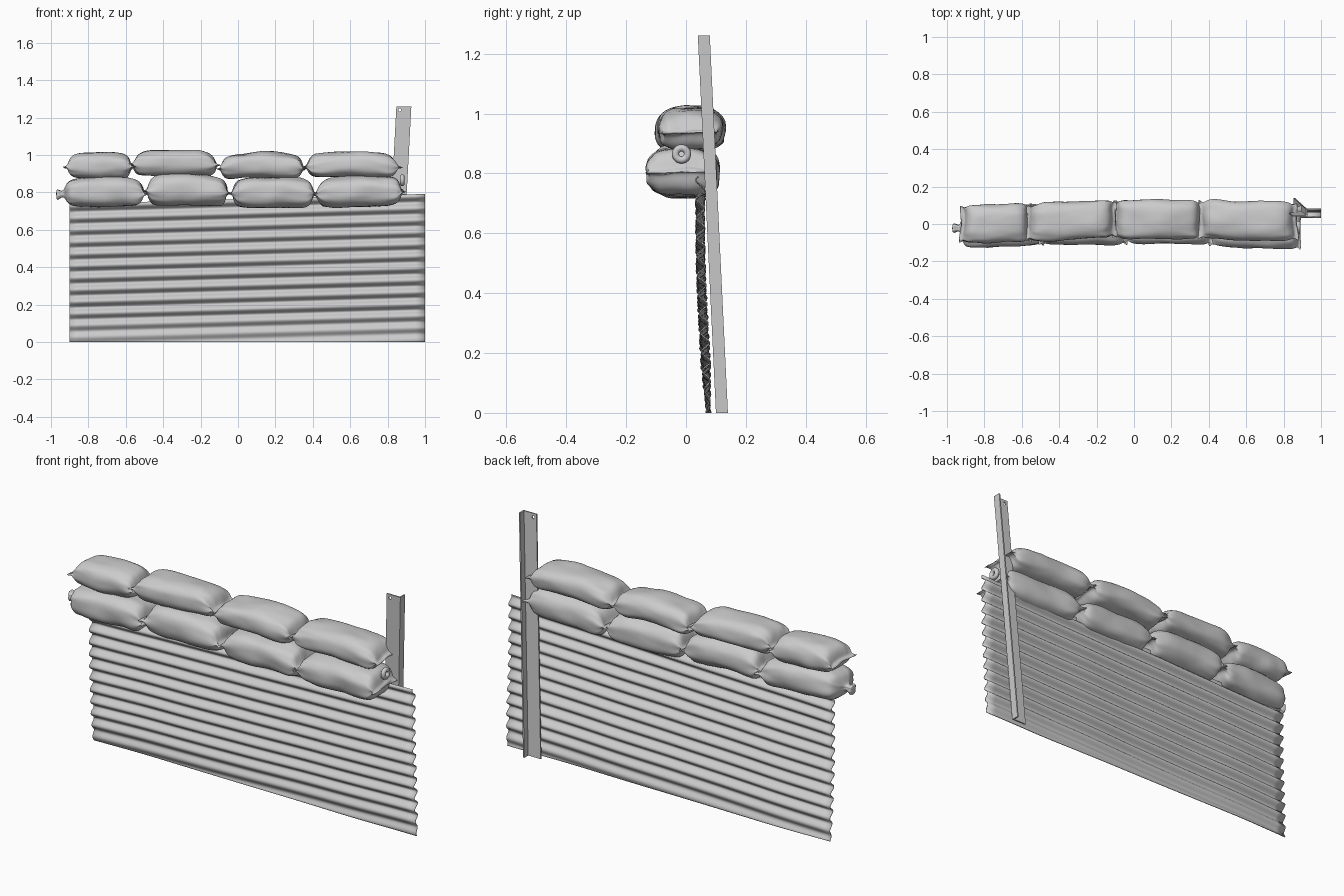
import bpy, math
from mathutils import Vector, Matrix, noise

if "Cube" in bpy.data.objects:
    bpy.data.objects.remove(bpy.data.objects["Cube"])


def make_object(name, verts, faces, smooth=True):
    mesh = bpy.data.meshes.new(name)
    mesh.from_pydata(verts, [], faces)
    mesh.update()
    if smooth:
        mesh.polygons.foreach_set("use_smooth", [True] * len(mesh.polygons))
    obj = bpy.data.objects.new(name, mesh)
    bpy.context.collection.objects.link(obj)
    return obj


# Corrugated sheet: waves run along x, slightly tilted, cut level at the ground
def corrugated_sheet():
    nx, nz, verts = 36, 120, []
    for j in range(nz + 1):
        for i in range(nx + 1):
            x = -0.9 + 1.9 * i / nx
            top = 0.737 + 0.028 * (x + 0.9)
            z = top * j / nz
            wave = 0.014 * min(1, 0.35 + z * 4) * math.sin((z - 0.028 * x) * math.tau / 0.064)
            lean = 0.047 + 0.028 * (1 - z / top) ** 2
            dent = 0.006 * noise.noise(Vector((x * 2.5, 3.1, z * 3)))
            verts.append((x, lean + wave + dent, z))
    w = nx + 1
    faces = [(j * w + i, j * w + i + 1, (j + 1) * w + i + 1, (j + 1) * w + i)
             for j in range(nz) for i in range(nx)]
    sheet = make_object("corrugated_sheet", verts, faces)
    solid = sheet.modifiers.new("thickness", 'SOLIDIFY')
    solid.thickness = 0.004
    solid.offset = 0


# Angle-iron post, leaning right and forward, with a hole near the top
def post():
    x0, x1, y0, y1, t = 0.78, 0.86, 0.10, 0.14, 0.007
    outline = [(x0, y0), (x1, y0), (x1, y1), (x1 - t, y1), (x1 - t, y0 + t), (x0, y0 + t)]
    n = len(outline)
    verts = [(x, y, z) for z in (0, 1.26) for x, y in outline]
    faces = [tuple(range(n))[::-1], tuple(range(n, 2 * n))]
    faces += [(i, (i + 1) % n, n + (i + 1) % n, n + i) for i in range(n)]
    shear = Matrix(((1, 0, 0.053, 0), (0, 1, -0.048, 0), (0, 0, 1, 0), (0, 0, 0, 1)))
    obj = make_object("angle_post", verts, faces, False)
    obj.data.transform(shear)
    bpy.ops.mesh.primitive_cylinder_add(vertices=16, radius=0.008, depth=0.06,
                                        location=(0.865, 0.045, 1.24),
                                        rotation=(math.pi / 2, 0, 0))
    cutter = bpy.context.object
    cutter.name = "post_hole_cutter"
    cutter.hide_render = True
    cutter.hide_viewport = True
    cut = obj.modifiers.new("hole", 'BOOLEAN')
    cut.operation = 'DIFFERENCE'
    cut.object = cutter
    cut.solver = 'EXACT'


# End profiles, from the bag middle outward: (position, width, height)
SEAM = [(0.3, 1, 1), (0.6, 1, 0.98), (0.8, 0.98, 0.9), (0.9, 0.95, 0.72),
        (0.955, 0.88, 0.4), (0.98, 0.88, 0.14), (1.01, 0.97, 0.06), (1.035, 1.0, 0.05)]
TIED = [(0.3, 1, 1), (0.6, 0.99, 0.98), (0.8, 0.96, 0.88), (0.9, 0.85, 0.68),
        (0.96, 0.5, 0.4), (1.0, 0.16, 0.2), (1.06, 0.13, 0.17), (1.14, 0.25, 0.32),
        (1.2, 0.18, 0.36)]


# Sandbag: rings lofted along x, sagging at the ends, with pleats and lumps
def sandbag(name, xa, xb, za, zb, y, depth, left=SEAM, right=SEAM, sag=0.012, tilt=0.0, yaw=0.0):
    n, seed = 40, Vector((xa * 17, zb * 9, y * 31))
    cx, cz = (xa + xb) / 2, (za + zb) / 2
    lx, hw, hh = (xb - xa) / 2, depth / 2, (zb - za) / 2
    stations = [(-t, w, h) for t, w, h in reversed(left)] + [(0, 1, 1)] + right
    verts = []
    for t, w, h in stations:
        edge = min(abs(t), 1) ** 4
        for k in range(n):
            a = math.tau * k / n
            c, s = math.cos(a), math.sin(a)
            # squarish cross-section
            yy = math.copysign(abs(c) ** 0.72, c) * hw * w
            zz = math.copysign(abs(s) ** 0.78, s) * hh * h
            pleat = 1 + 0.05 * edge * math.sin(9 * a + seed.x)
            # seam corners flick outward like ears
            ear = 0.018 * abs(c) ** 6 * max(0, abs(t) - 0.95) / 0.08 if w > 0.8 else 0
            p = Vector((lx * t + math.copysign(ear, t), yy * pleat, zz * pleat))
            p += 0.012 * noise.noise_vector(p * 9 + seed) * (0.4 + 0.6 * min(w, 1))
            p.z += -sag * t * t + sag * 0.4 + tilt * t
            p.y += yaw * t
            verts.append((p.x + cx, p.y + y, p.z + cz))
    m = len(stations)
    faces = [(r * n + k, r * n + (k + 1) % n, (r + 1) * n + (k + 1) % n, (r + 1) * n + k)
             for r in range(m - 1) for k in range(n)]
    faces += [tuple(range(n))[::-1], tuple(range((m - 1) * n, m * n))]
    obj = make_object(name, verts, faces)
    sub = obj.modifiers.new("soften", 'SUBSURF')
    sub.levels = sub.render_levels = 1
    # fabric creases
    tex = bpy.data.textures.new(name + "_creases", 'CLOUDS')
    tex.noise_scale = 0.09
    crease = obj.modifiers.new("creases", 'DISPLACE')
    crease.texture = tex
    crease.strength = 0.01


corrugated_sheet()
post()

# Lower row, draped over the top of the sheet
sandbag("lower_sandbag_1", -0.93, -0.50, 0.72, 0.88, -0.012, 0.225, left=TIED, yaw=0.01)
sandbag("lower_sandbag_2", -0.49, -0.05, 0.725, 0.895, 0.0, 0.22, tilt=-0.006)
sandbag("lower_sandbag_3", -0.035, 0.405, 0.715, 0.88, 0.002, 0.22, sag=0.004)
sandbag("lower_sandbag_4", 0.42, 0.875, 0.72, 0.885, -0.012, 0.235, sag=0.006, tilt=0.006, yaw=-0.01)
# Small tied knot at the right end of the lower row
bpy.ops.mesh.primitive_torus_add(major_radius=0.02, minor_radius=0.012, major_segments=24,
                                 minor_segments=10, location=(0.878, -0.015, 0.865),
                                 rotation=(0, math.pi / 2, 0))
bpy.context.object.name = "bag_knot"
bpy.ops.object.shade_smooth()

# Upper row
sandbag("upper_sandbag_1", -0.91, -0.57, 0.87, 1.012, 0.002, 0.205, sag=0.008, yaw=0.006)
sandbag("upper_sandbag_2", -0.56, -0.11, 0.885, 1.025, 0.018, 0.205, sag=0.016, yaw=0.01)
sandbag("upper_sandbag_3", -0.09, 0.345, 0.872, 1.008, 0.025, 0.21, sag=0.022)
sandbag("upper_sandbag_4", 0.365, 0.855, 0.878, 1.012, 0.018, 0.21, sag=0.018, yaw=-0.006)
